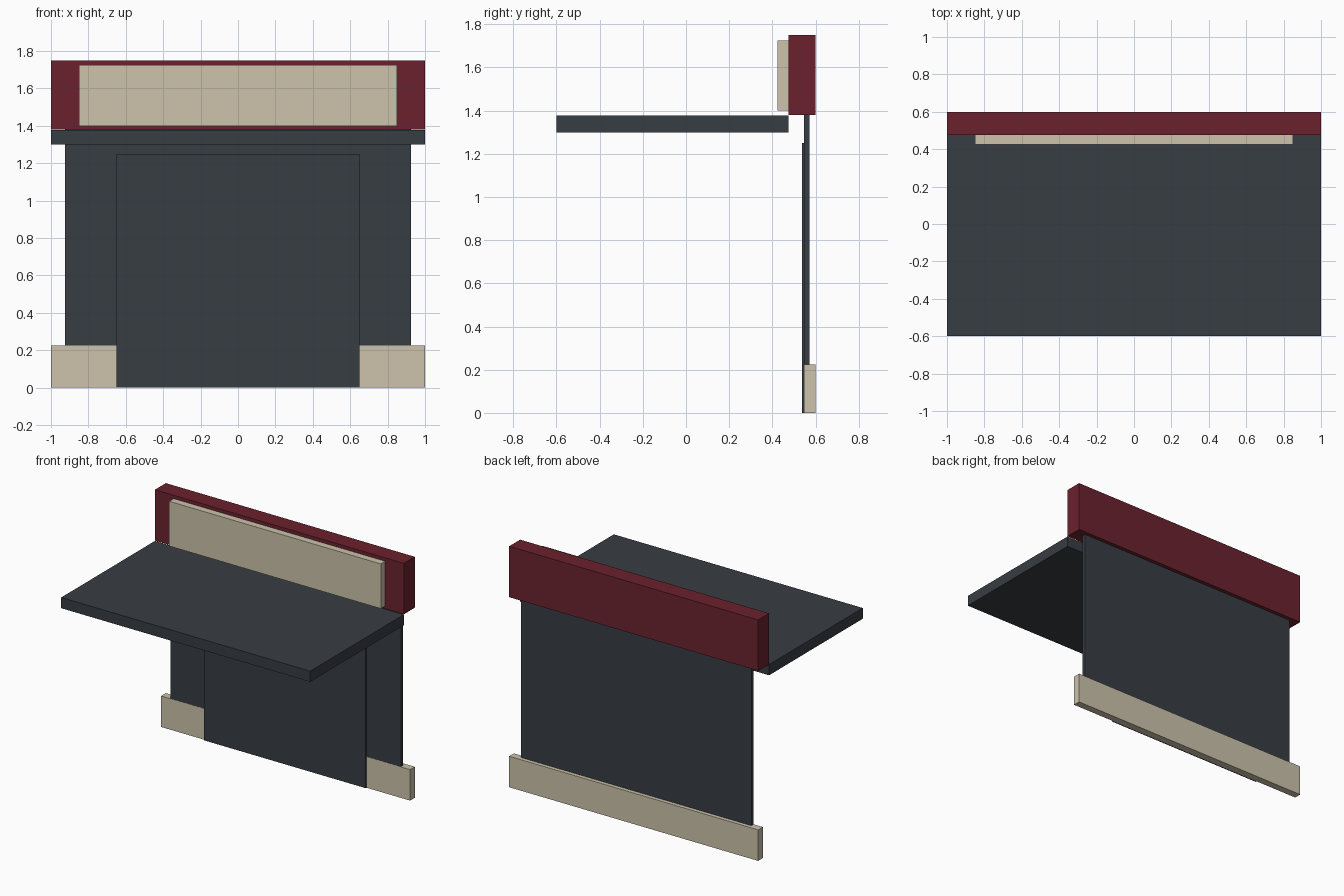
import bpy

if "Cube" in bpy.data.objects:
    bpy.data.objects.remove(bpy.data.objects["Cube"])


def material(name, rgb):
    m = bpy.data.materials.new(name)
    m.diffuse_color = (*rgb, 1.0)
    m.use_nodes = True
    m.node_tree.nodes["Principled BSDF"].inputs["Base Color"].default_value = m.diffuse_color
    return m


def box(name, x, y, z, mat):
    """Box spanning the (min, max) ranges on each axis."""
    bpy.ops.mesh.primitive_cube_add(size=1)
    ob = bpy.context.object
    ob.name = name
    spans = (x, y, z)
    ob.location = [(a + b) / 2 for a, b in spans]
    ob.scale = [b - a for a, b in spans]
    bpy.ops.object.transform_apply(location=True, rotation=False, scale=True)
    ob.data.materials.append(mat)
    return ob


red = material("dark red", (0.147, 0.0156, 0.027))
cream = material("cream", (0.61, 0.545, 0.41))
slate = material("slate grey", (0.039, 0.047, 0.057))

# Header beam with its sign board
box("header_beam", (-1, 1), (0.475, 0.6), (1.38, 1.75), red)
box("sign_board", (-0.85, 0.85), (0.425, 0.475), (1.4, 1.725), cream)

# Projecting canopy slab
box("canopy", (-1, 1), (-0.6, 0.475), (1.3, 1.378), slate)

# Back wall and the raised panel on its front
box("back_wall", (-0.925, 0.925), (0.547, 0.572), (0.225, 1.38), slate)
box("front_panel", (-0.65, 0.65), (0.537, 0.547), (0, 1.25), slate)

# Plinth along the ground
box("plinth", (-1, 1), (0.546, 0.6), (0, 0.225), cream)
